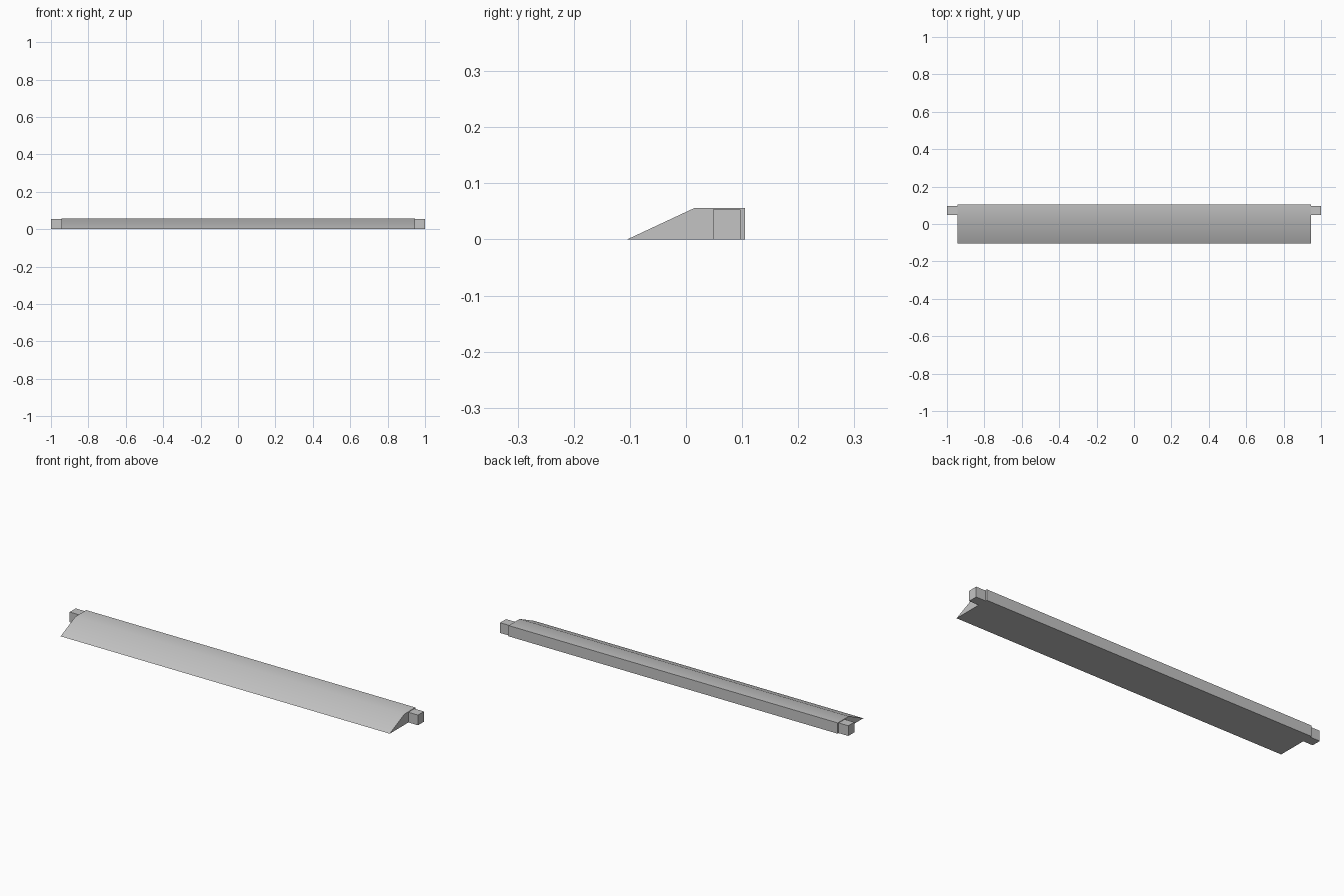
import bpy
import bmesh
import math

cube = bpy.data.objects.get("Cube")
if cube:
    bpy.data.objects.remove(cube, do_unlink=True)

grey = bpy.data.materials.new("light grey")
grey.use_nodes = True
colour = (0.55, 0.55, 0.55, 1)
grey.diffuse_color = colour
grey.node_tree.nodes["Principled BSDF"].inputs["Base Color"].default_value = colour


def extrude_along_x(name, profile, x0, x1):
    """Solid bar from a closed (y, z) profile, spanning x0 to x1."""
    bm = bmesh.new()
    start = bm.faces.new([bm.verts.new((x0, y, z)) for y, z in profile])
    result = bmesh.ops.extrude_face_region(bm, geom=[start], use_keep_orig=True)
    moved = [g for g in result["geom"] if isinstance(g, bmesh.types.BMVert)]
    bmesh.ops.translate(bm, verts=moved, vec=(x1 - x0, 0, 0))
    bmesh.ops.recalc_face_normals(bm, faces=bm.faces)
    mesh = bpy.data.meshes.new(name)
    bm.to_mesh(mesh)
    bm.free()
    mesh.materials.append(grey)
    obj = bpy.data.objects.new(name, mesh)
    bpy.context.collection.objects.link(obj)
    return obj


# Wedge bar: long front slope, flat ridge and upright back
bar = extrude_along_x("wedge_bar", [(-0.105, 0), (0.015, 0.056), (0.105, 0.056), (0.105, 0)],
                      -0.945, 0.945)
bpy.ops.object.select_all(action="DESELECT")
bar.select_set(True)
bpy.context.view_layer.objects.active = bar
bpy.ops.object.shade_smooth_by_angle(angle=math.radians(30))

# Square mounting pegs at both ends
peg = [(0.048, 0), (0.048, 0.053), (0.097, 0.053), (0.097, 0)]
extrude_along_x("left_peg", peg, 0.945, 1.0)
extrude_along_x("right_peg", peg, -1.0, -0.945)
